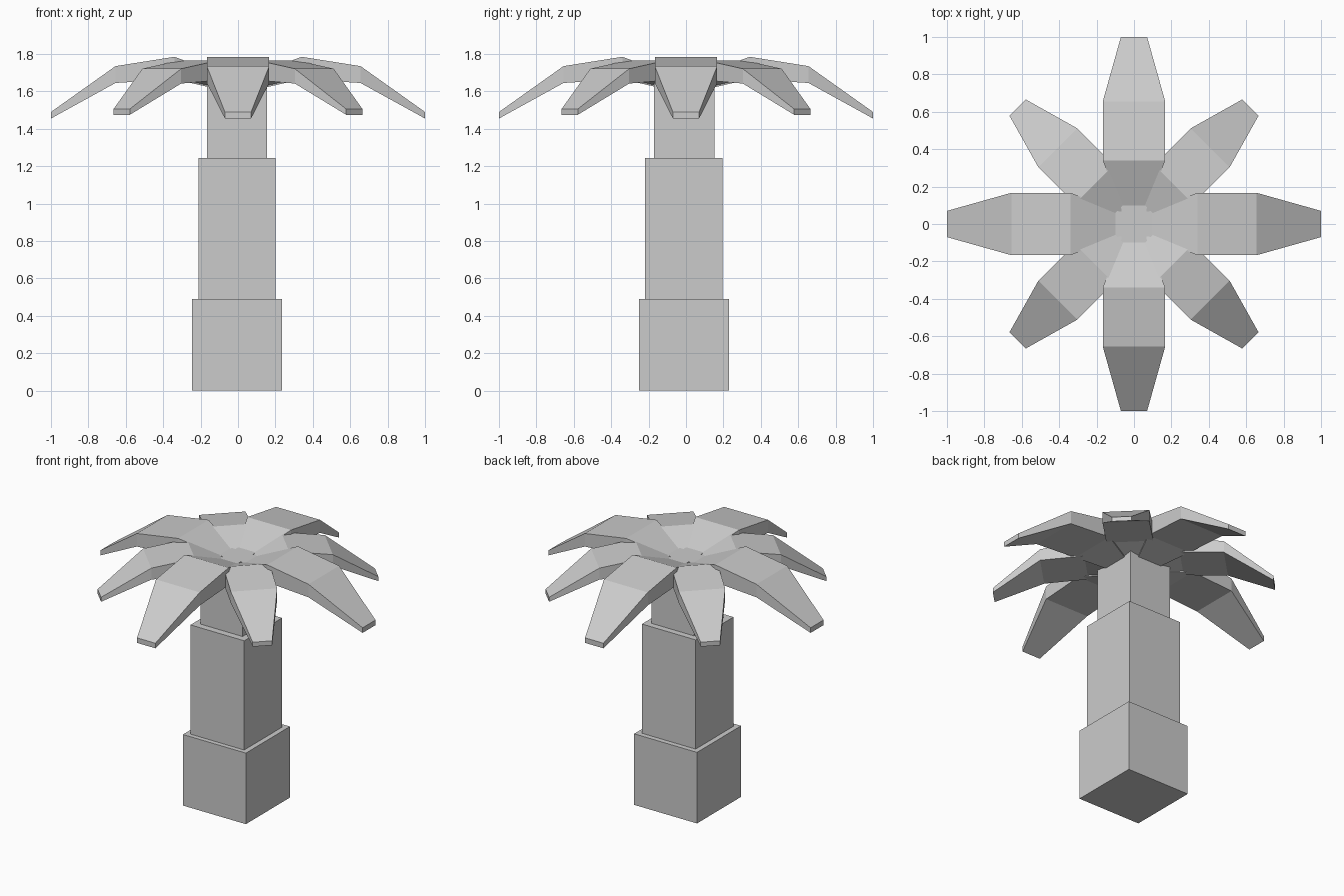
import bpy, math
from mathutils import Matrix, Vector

if "Cube" in bpy.data.objects:
    bpy.data.objects.remove(bpy.data.objects["Cube"])

def mesh_object(name, verts, faces):
    me = bpy.data.meshes.new(name)
    me.from_pydata(verts, [], faces)
    me.update()
    ob = bpy.data.objects.new(name, me)
    bpy.context.collection.objects.link(ob)
    return ob

def box(name, x0, x1, y0, y1, z0, z1):
    bpy.ops.mesh.primitive_cube_add(size=1, location=((x0 + x1) / 2, (y0 + y1) / 2, (z0 + z1) / 2))
    ob = bpy.context.object
    ob.name = name
    ob.scale = (x1 - x0, y1 - y0, z1 - z0)

# Stepped trunk, slightly off centre
box("trunk_base", -0.245, 0.235, -0.25, 0.23, 0, 0.49)
box("trunk_middle", -0.21, 0.20, -0.218, 0.195, 0.49, 1.243)
box("trunk_top", -0.167, 0.155, -0.172, 0.152, 1.243, 1.66)

# Frond cross-sections: distance out, half width, top z, bottom z
SECTIONS = [
    (0.00, 0.06, 1.695, 1.61),
    (0.10, 0.07, 1.695, 1.61),
    (0.34, 0.167, 1.785, 1.665),
    (0.655, 0.167, 1.735, 1.645),
    (1.00, 0.07, 1.49, 1.455),
]
PIVOT_Z = 1.62

def frond(name, angle, scale):
    rot = Matrix.Rotation(angle, 3, 'Z')
    verts = []
    for r, w, top, bottom in SECTIONS:
        for side, z in ((-w, bottom), (w, bottom), (w, top), (-w, top)):
            p = Vector((r, side, z - PIVOT_Z)) * scale
            verts.append(rot @ p + Vector((0, 0, PIVOT_Z)))
    faces = [(3, 2, 1, 0)]
    for s in range(len(SECTIONS) - 1):
        a, b = 4 * s, 4 * s + 4
        for i in range(4):
            j = (i + 1) % 4
            faces.append((a + i, a + j, b + j, b + i))
    e = 4 * (len(SECTIONS) - 1)
    faces.append((e, e + 1, e + 2, e + 3))
    mesh_object(name, verts, faces)

# Long fronds on the axes, shorter ones on the diagonals
for k in range(4):
    frond(f"long_frond_{k + 1}", k * math.pi / 2, 1.0)
    frond(f"short_frond_{k + 1}", (k + 0.5) * math.pi / 2, 0.88)
